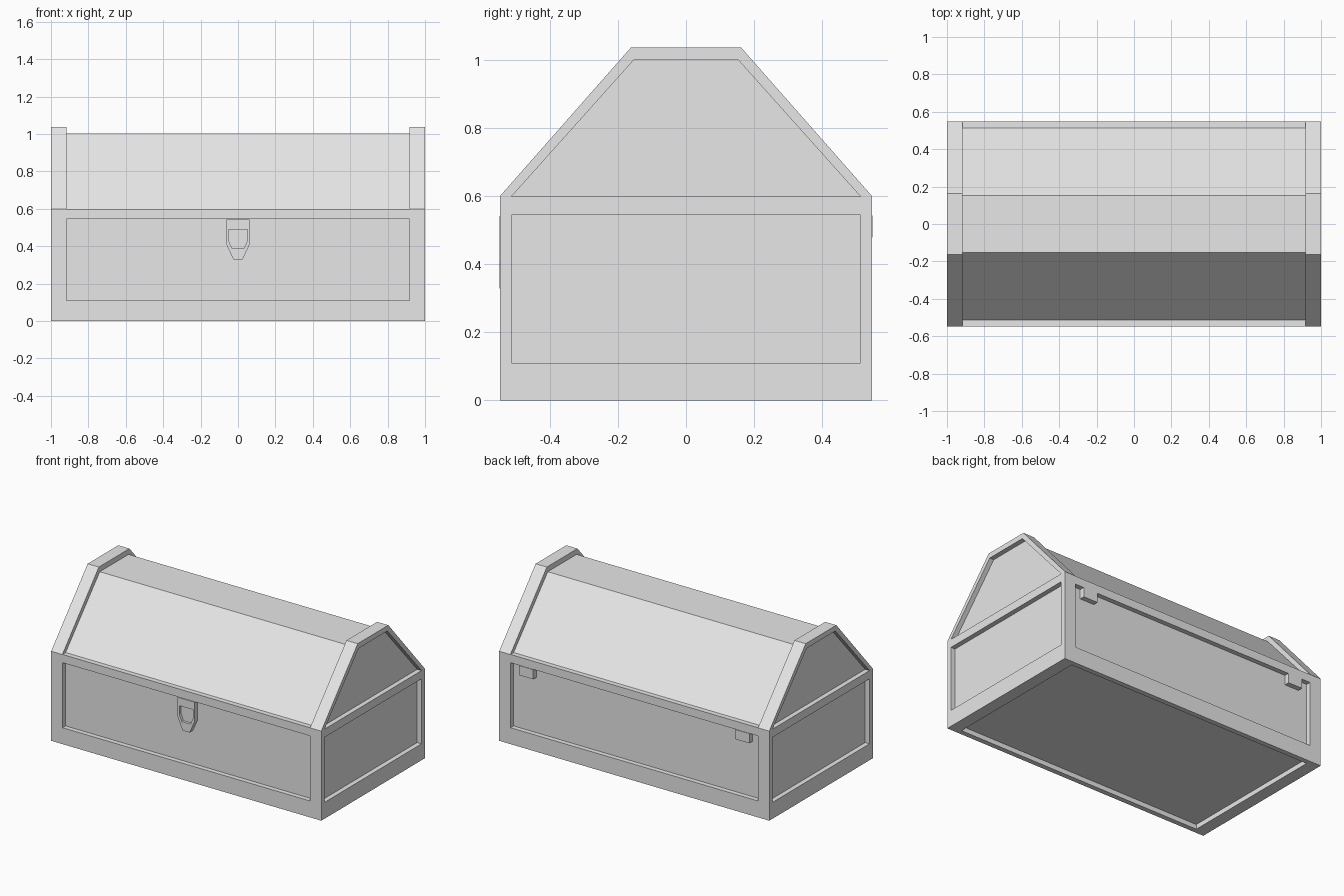
import bpy, bmesh
from mathutils import Vector

if "Cube" in bpy.data.objects:
    bpy.data.objects.remove(bpy.data.objects["Cube"])

grey = bpy.data.materials.new("plain_grey")
grey.use_nodes = True
colour = (0.8, 0.8, 0.8, 1)
grey.diffuse_color = colour
grey.node_tree.nodes["Principled BSDF"].inputs["Base Color"].default_value = colour

HX, HY, TOP = 1.0, 0.547, 0.6       # half length, half depth, body height
IX, IY = 0.917, 0.513               # inner edges of the frame
DEPTH = 0.032                       # panel recess


def finish(bm, name):
    bmesh.ops.recalc_face_normals(bm, faces=bm.faces)
    mesh = bpy.data.meshes.new(name)
    bm.to_mesh(mesh)
    bm.free()
    mesh.materials.append(grey)
    obj = bpy.data.objects.new(name, mesh)
    bpy.context.collection.objects.link(obj)
    return obj


def add_box(bm, lo, hi):
    lo, hi = Vector(lo), Vector(hi)
    for v in bmesh.ops.create_cube(bm, size=1)["verts"]:
        v.co = (lo + hi) / 2 + v.co * (hi - lo)


def prism(bm, points, offset):
    """Extrude a closed outline and return its starting face."""
    face = bm.faces.new([bm.verts.new(p) for p in points])
    ext = bmesh.ops.extrude_face_region(bm, geom=[face], use_keep_orig=True)
    bmesh.ops.translate(bm, vec=offset, verts=[g for g in ext["geom"] if isinstance(g, bmesh.types.BMVert)])
    bmesh.ops.recalc_face_normals(bm, faces=bm.faces)
    return face


def recess(bm, face, place, depth):
    """Inset a face, place its corners by a rule, then sink it."""
    normal = face.normal.copy()
    bmesh.ops.inset_individual(bm, faces=[face], thickness=0.005)
    for v in face.verts:
        v.co = place(v.co)
    bmesh.ops.inset_individual(bm, faces=[face], thickness=0)
    bmesh.ops.translate(bm, vec=-normal * depth, verts=face.verts)


# Body with a framed panel on each side and underneath
bm = bmesh.new()
add_box(bm, (-HX, -HY, 0), (HX, HY, TOP))
bm.normal_update()
for face in list(bm.faces):
    n = face.normal.copy()
    if n.z > 0.5:
        continue

    def panel_corner(co, n=n):
        x = co.x if abs(n.x) > 0.5 else (IX if co.x > 0 else -IX)
        y = co.y if abs(n.y) > 0.5 else (IY if co.y > 0 else -IY)
        z = co.z if abs(n.z) > 0.5 else (0.545 if co.z > 0.3 else 0.11)
        return Vector((x, y, z))
    recess(bm, face, panel_corner, DEPTH)
finish(bm, "chest_body")

# Lid with sloping front and back
outer = [(-0.548, TOP), (-0.162, 1.038), (0.162, 1.038), (0.548, TOP)]
inner = [(-IY, TOP), (-0.152, 1.003), (0.152, 1.003), (IY, TOP)]
bm = bmesh.new()
end = HX - DEPTH
prism(bm, [(-end, y, z) for y, z in inner], (2 * end, 0, 0))
finish(bm, "lid")

# Raised arch around each end of the lid
for side, name in ((1, "left_lid_arch"), (-1, "right_lid_arch")):
    bm = bmesh.new()
    prism(bm, [(side * HX, y, z) for y, z in outer + inner[::-1]], (side * (IX - HX), 0, 0))
    finish(bm, name)

# Front latch with a sunken centre
half = [(0.062, 0.543), (0.062, 0.41), (0.025, 0.33)]
outline = half + [(-x, z) for x, z in reversed(half)]
bm = bmesh.new()
face = prism(bm, [(x, -0.549, z) for x, z in outline], (0, 0.036, 0))


def latch_corner(co):
    x, z = (0.05, 0.49) if co.z > 0.5 else (0.05, 0.43) if co.z > 0.38 else (0.032, 0.388)
    return Vector((x if co.x > 0 else -x, co.y, z))


recess(bm, face, latch_corner, 0.018)
finish(bm, "latch")

# Hinges at the back
for side, name in ((1, "left_hinge"), (-1, "right_hinge")):
    bm = bmesh.new()
    add_box(bm, (side * 0.8 - 0.053, 0.51, 0.48), (side * 0.8 + 0.053, 0.549, 0.544))
    finish(bm, name)
